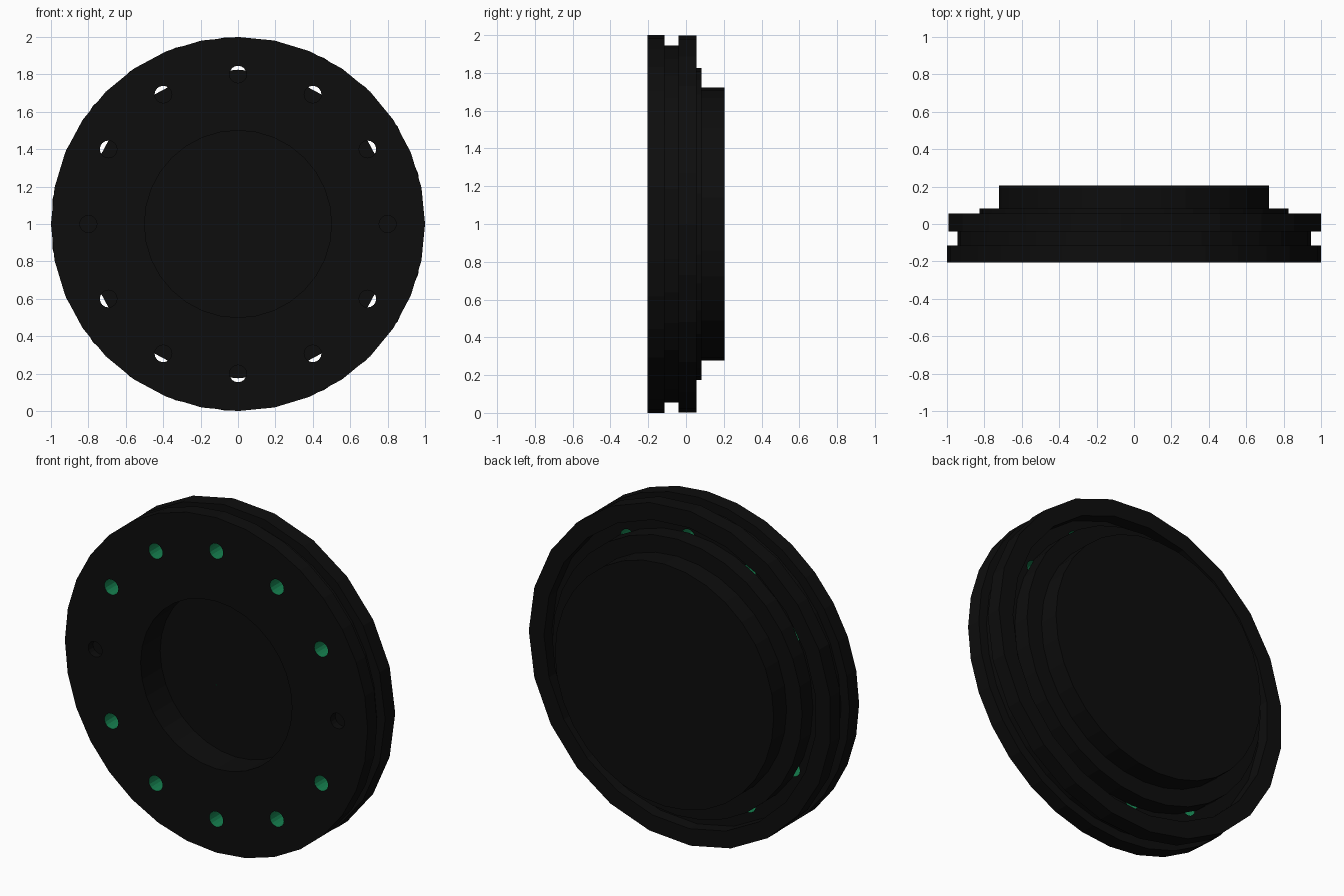
import bpy, bmesh, math

if "Cube" in bpy.data.objects:
    bpy.data.objects.remove(bpy.data.objects["Cube"], do_unlink=True)


def material(name, colour):
    m = bpy.data.materials.new(name)
    m.use_nodes = True
    m.diffuse_color = (*colour, 1)
    m.node_tree.nodes["Principled BSDF"].inputs["Base Color"].default_value = (*colour, 1)
    return m


black = material("black", (0.004, 0.004, 0.004))
green = material("green", (0.008, 0.22, 0.08))


def lathe(name, profile, mat, sides=32, hollow=False, centre=(0, 1)):
    """Turn (radius, y) points about a y axis through centre (x, z)."""
    bm = bmesh.new()
    rings = []
    for r, y in profile:
        angles = [math.tau * i / sides for i in range(sides)]
        rings.append([bm.verts.new((centre[0] + r * math.cos(a), y,
                                    centre[1] + r * math.sin(a))) for a in angles])
    pairs = list(zip(rings, rings[1:]))
    if hollow:
        pairs.append((rings[-1], rings[0]))
    else:
        bm.faces.new(rings[0])
        bm.faces.new(rings[-1])
    for a, b in pairs:
        for i in range(sides):
            j = (i + 1) % sides
            bm.faces.new((a[i], a[j], b[j], b[i]))
    bmesh.ops.recalc_face_normals(bm, faces=bm.faces)
    mesh = bpy.data.meshes.new(name)
    bm.to_mesh(mesh)
    bm.free()
    mesh.materials.append(mat)
    obj = bpy.data.objects.new(name, mesh)
    bpy.context.collection.objects.link(obj)
    return obj


def cut(target, cutter):
    mod = target.modifiers.new("cut", "BOOLEAN")
    mod.operation = "DIFFERENCE"
    mod.solver = "EXACT"
    mod.material_mode = "TRANSFER"
    mod.object = cutter
    cutter.hide_render = True
    bpy.context.view_layer.objects.active = target
    bpy.ops.object.modifier_apply(modifier=mod.name)
    bpy.data.objects.remove(cutter, do_unlink=True)


FRONT, BACK, FLOOR = -0.205, 0.205, -0.02

# Front plate with its flange, outer groove floor and central opening
front_plate = lathe("front_plate", [(0.5, FRONT), (1, FRONT), (1, -0.115),
                                    (0.945, -0.115), (0.945, FLOOR), (0.5, FLOOR)],
                    black, hollow=True)

# Bolt holes, with a shallow blind dimple at each side
for k in range(12):
    a = math.tau * k / 12
    blind = k % 6 == 0
    cutter = lathe("hole_cutter", [(0.046, -0.3), (0.046, -0.16 if blind else 0.1)],
                   black if blind else green, sides=16,
                   centre=(0.8 * math.cos(a), 1 + 0.8 * math.sin(a)))
    cut(front_plate, cutter)

# Rear rim ring closing the groove
lathe("rear_rim", [(0.9, -0.04), (1, -0.04), (1, 0.055), (0.9, 0.055)],
      black, sides=23, hollow=True)

# Stepped hub behind the plate
lathe("rear_hub", [(0.825, FLOOR), (0.825, 0.083), (0.723, 0.083), (0.723, BACK)], black)

# Tiny centre mark
lathe("centre_mark", [(0.004, FRONT), (0.004, FRONT + 0.004)], green, sides=8)
